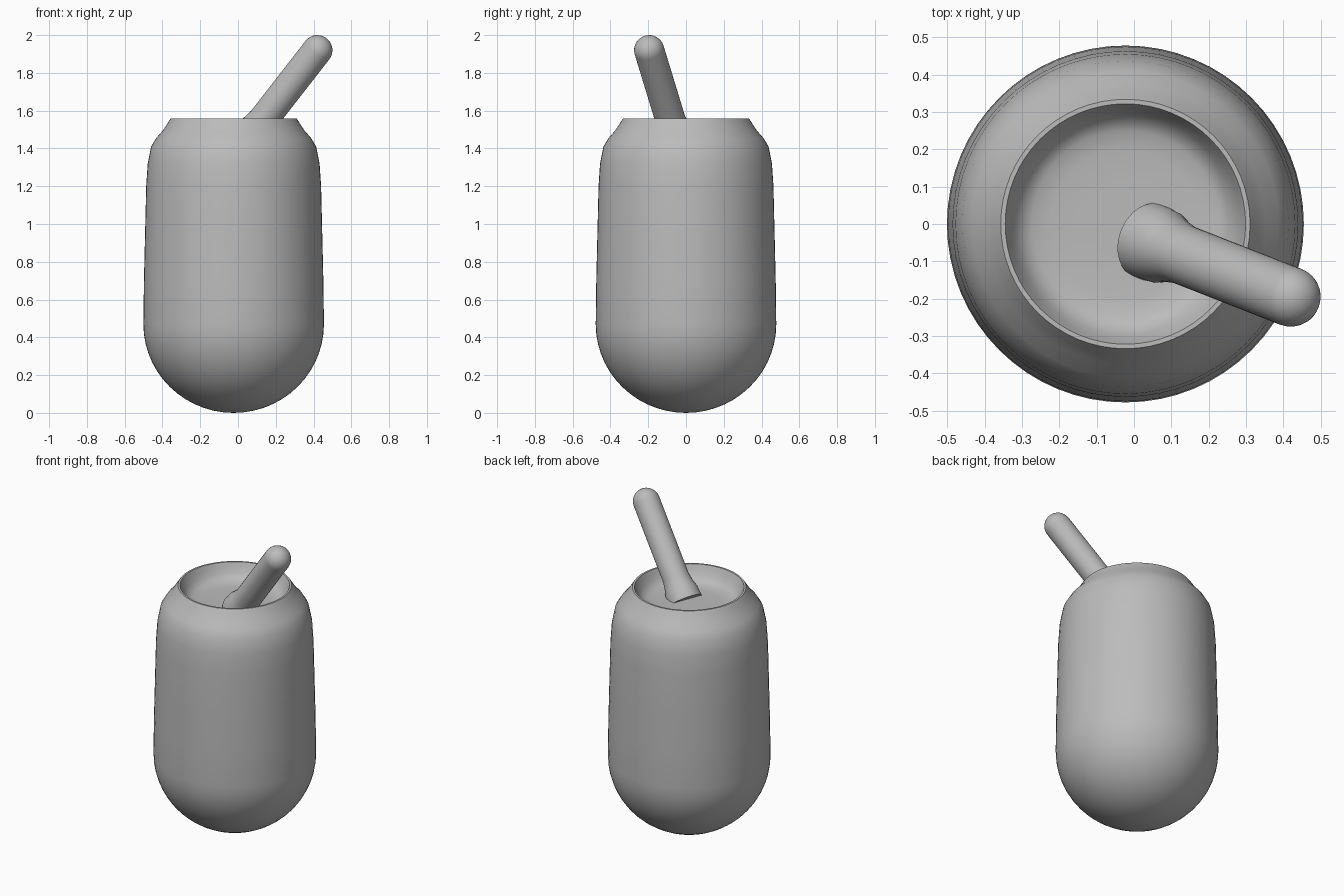
import bpy, bmesh, math
from mathutils import Vector

if "Cube" in bpy.data.objects:
    bpy.data.objects.remove(bpy.data.objects["Cube"])

grey = bpy.data.materials.new("plain_grey")
grey.diffuse_color = (0.5, 0.5, 0.5, 1)
grey.use_nodes = True
grey.node_tree.nodes["Principled BSDF"].inputs["Base Color"].default_value = grey.diffuse_color

def lathe(name, profile, sides, origin, axis=(0, 0, 1)):
    """Revolve (radius, height) points around an axis; zero radius makes a pole."""
    bm = bmesh.new()
    rings = []
    for r, z in profile:
        n = 1 if r == 0 else sides
        rings.append([bm.verts.new((r * math.cos(2 * math.pi * i / sides),
                                    r * math.sin(2 * math.pi * i / sides), z))
                      for i in range(n)])
    for a, b in zip(rings, rings[1:]):
        for i in range(sides):
            j = (i + 1) % sides
            ring = [a[i % len(a)], a[j % len(a)], b[j % len(b)], b[i % len(b)]]
            bm.faces.new(list(dict.fromkeys(ring)))
    bmesh.ops.recalc_face_normals(bm, faces=bm.faces)
    me = bpy.data.meshes.new(name)
    bm.to_mesh(me)
    bm.free()
    me.materials.append(grey)
    ob = bpy.data.objects.new(name, me)
    ob.location = origin
    ob.rotation_euler = Vector(axis).to_track_quat('Z', 'Y').to_euler()
    bpy.context.collection.objects.link(ob)
    bpy.ops.object.select_all(action='DESELECT')
    ob.select_set(True)
    bpy.context.view_layer.objects.active = ob
    bpy.ops.object.shade_smooth_by_angle(angle=math.radians(50))
    return ob

# Cup: round bottom, tapered wall, shoulder, rim and shallow dished top
R = 0.478
bottom = [(R * math.sin(math.pi / 2 * i / 14), 0.47 * (1 - math.cos(math.pi / 2 * i / 14)))
          for i in range(15)]
wall = [(0.475, 0.70), (0.469, 0.95), (0.463, 1.20), (0.455, 1.32), (0.437, 1.41),
        (0.41, 1.455), (0.375, 1.495), (0.352, 1.53), (0.334, 1.558)]
dish = [(0.322, 1.558), (0.31, 1.53), (0.295, 1.50), (0.275, 1.475), (0.25, 1.462),
        (0.2, 1.455), (0.1, 1.455), (0, 1.455)]
lathe("cup", bottom + wall + dish, 64, (-0.023, 0, 0))

# Straw: leaning rod with a flared foot and a round tip
foot, tip = Vector((0.058, -0.053, 1.455)), Vector((0.42, -0.195, 1.92))
length, r = (tip - foot).length, 0.08
rod = [(0, -0.03), (0.105, -0.03), (0.1, 0.03), (0.088, 0.07), (r, 0.12)]
cap = [(r * math.cos(math.pi / 2 * i / 8) if i < 8 else 0,
        length + r * math.sin(math.pi / 2 * i / 8)) for i in range(9)]
lathe("straw", rod + cap, 32, foot, tip - foot)
